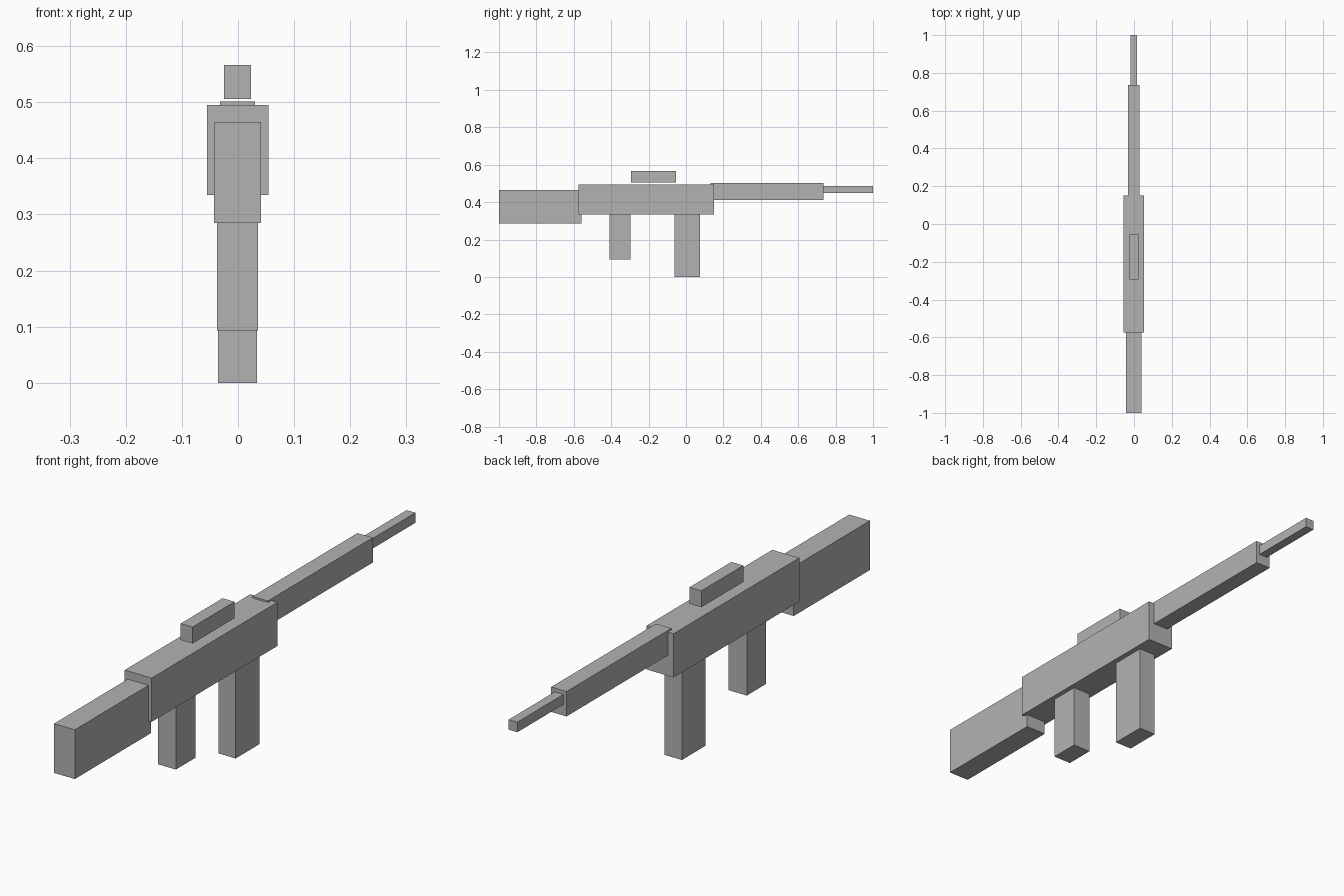
import bpy
from mathutils import Vector

cube = bpy.data.objects.get("Cube")
if cube:
    bpy.data.objects.remove(cube, do_unlink=True)

# One plain grey finish for every part
GREY = (0.45, 0.45, 0.45, 1.0)
grey = bpy.data.materials.new("plain grey")
grey.use_nodes = True
grey.diffuse_color = GREY
grey.node_tree.nodes["Principled BSDF"].inputs["Base Color"].default_value = GREY


def block(name, x, y, z):
    """Box filling the given (min, max) range on each axis."""
    low, high = Vector((x[0], y[0], z[0])), Vector((x[1], y[1], z[1]))
    bpy.ops.mesh.primitive_cube_add(size=1, location=(low + high) / 2)
    obj = bpy.context.object
    obj.name = obj.data.name = name
    obj.scale = high - low
    bpy.ops.object.transform_apply(location=False, rotation=False, scale=True)
    obj.data.materials.append(grey)
    return obj


# Main line, from the front end to the back end
block("stock", (-0.043, 0.041), (-1.0, -0.56), (0.285, 0.465))
block("receiver", (-0.055, 0.054), (-0.575, 0.15), (0.335, 0.495))
block("handguard", (-0.032, 0.03), (0.13, 0.735), (0.41, 0.501))
block("barrel", (-0.019, 0.016), (0.73, 1.0), (0.45, 0.487))

# Sight floating just above the receiver
block("sight", (-0.025, 0.023), (-0.295, -0.053), (0.506, 0.566))

# Uprights below the receiver
block("grip", (-0.037, 0.036), (-0.41, -0.298), (0.093, 0.345))
block("magazine", (-0.036, 0.034), (-0.062, 0.075), (0.0, 0.345))
